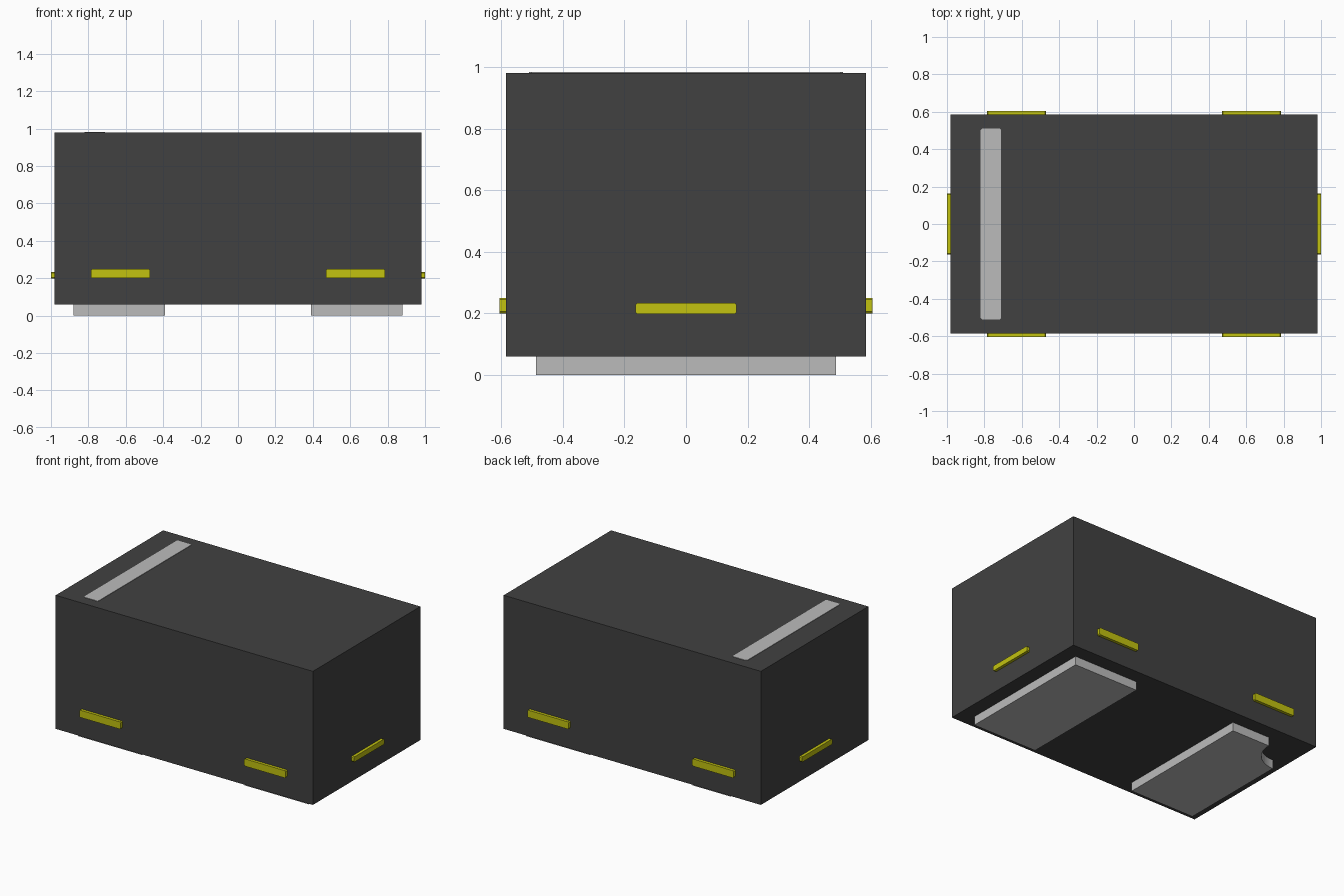
import bpy, bmesh
from math import pi, sin, cos
from mathutils import Matrix, Vector

cube = bpy.data.objects.get("Cube")
if cube:
    bpy.data.objects.remove(cube, do_unlink=True)


def material(name, r, g, b):
    m = bpy.data.materials.new(name)
    m.use_nodes = True
    m.diffuse_color = (r, g, b, 1)
    bsdf = next(n for n in m.node_tree.nodes if n.type == "BSDF_PRINCIPLED")
    bsdf.inputs["Base Color"].default_value = (r, g, b, 1)
    return m


BLACK = material("black plastic", 0.053, 0.053, 0.053)
SILVER = material("silver metal", 0.5, 0.5, 0.5)
YELLOW = material("yellow metal", 0.54, 0.54, 0.005)


def extrude(name, outline, depth, mat, matrix):
    """Solid prism from a flat outline, extruded along local z."""
    bm = bmesh.new()
    face = bm.faces.new([bm.verts.new((x, y, 0)) for x, y in outline])
    moved = bmesh.ops.extrude_face_region(bm, geom=[face])["geom"]
    bmesh.ops.translate(bm, vec=(0, 0, depth),
                        verts=[v for v in moved if isinstance(v, bmesh.types.BMVert)])
    bmesh.ops.transform(bm, matrix=matrix, verts=bm.verts)
    bmesh.ops.recalc_face_normals(bm, faces=bm.faces)
    mesh = bpy.data.meshes.new(name)
    bm.to_mesh(mesh)
    bm.free()
    mesh.materials.append(mat)
    obj = bpy.data.objects.new(name, mesh)
    bpy.context.collection.objects.link(obj)
    return obj


def rectangle(w, h, cut=0):
    """Centred rectangle outline, with clipped corners if cut is given."""
    a, b = w / 2, h / 2
    if not cut:
        return [(-a, -b), (a, -b), (a, b), (-a, b)]
    return [(-a + cut, -b), (a - cut, -b), (a, -b + cut), (a, b - cut),
            (a - cut, b), (-a + cut, b), (-a, b - cut), (-a, -b + cut)]


def at(x, y, z):
    return Matrix.Translation((x, y, z))


# Package body
BX, BY, Z0, Z1 = 0.98, 0.585, 0.06, 0.98
extrude("body", rectangle(2 * BX, 2 * BY), Z1 - Z0, BLACK, at(0, 0, Z0))

# Polarity stripe on the top
extrude("top_stripe", rectangle(0.11, 1.02, 0.008), 0.003, SILVER, at(-0.765, 0, Z1))

# Contact pads underneath, the right one with a round corner notch
IN, OUT, PY, R = 0.39, 0.88, 0.487, 0.2
extrude("left_pad", [(IN, -PY), (OUT, -PY), (OUT, PY), (IN, PY)], Z0, SILVER, at(0, 0, 0))
steps = 16
notch = [(-OUT + R * sin(pi / 2 * i / steps), PY - R * cos(pi / 2 * i / steps))
         for i in range(steps + 1)]
extrude("right_pad", [(-IN, PY), (-IN, -PY), (-OUT, -PY)] + notch, Z0, SILVER, at(0, 0, 0))

# Tie bar stubs: two on each long side, one on each end
for side, sy in (("front", -1), ("back", 1)):
    turn = Matrix.Rotation(-sy * pi / 2, 4, "X")
    for hand, sx in (("right", -1), ("left", 1)):
        extrude(f"{side}_{hand}_tab", rectangle(0.315, 0.05, 0.006), 0.02, YELLOW,
                at(sx * 0.628, sy * BY, 0.225) @ turn)
for hand, sx in (("right", -1), ("left", 1)):
    turn = Matrix.Rotation(sx * pi / 2, 4, "Y")
    extrude(f"{hand}_end_tab", rectangle(0.036, 0.328, 0.006), 0.02, YELLOW,
            at(sx * BX, 0, 0.216) @ turn)
